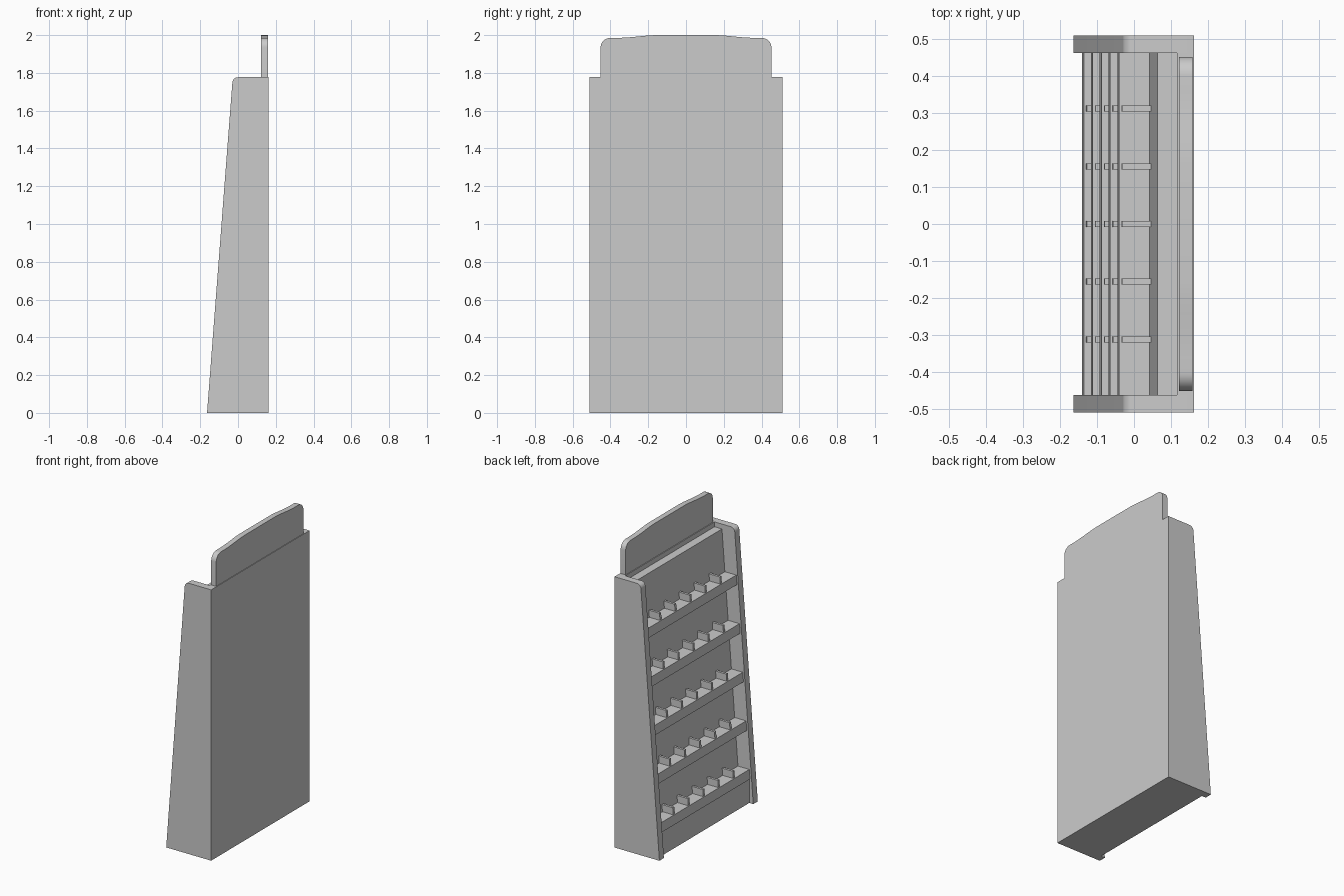
import bpy, bmesh, math
from mathutils import Vector

if "Cube" in bpy.data.objects:
    bpy.data.objects.remove(bpy.data.objects["Cube"])

SLOPE = 0.0761      # lean of the rack front (x per unit z)
INNER = 0.463       # half width between the side panels


def extrude(name, pts, to3d, direction, smooth=False):
    """Turn a 2D outline into a solid swept along direction."""
    bm = bmesh.new()
    face = bm.faces.new([bm.verts.new(to3d(a, b)) for a, b in pts])
    res = bmesh.ops.extrude_face_region(bm, geom=[face])
    moved = [v for v in res["geom"] if isinstance(v, bmesh.types.BMVert)]
    bmesh.ops.translate(bm, verts=moved, vec=Vector(direction))
    bmesh.ops.recalc_face_normals(bm, faces=bm.faces)
    mesh = bpy.data.meshes.new(name)
    bm.to_mesh(mesh)
    bm.free()
    obj = bpy.data.objects.new(name, mesh)
    bpy.context.collection.objects.link(obj)
    if smooth:
        bpy.ops.object.select_all(action='DESELECT')
        obj.select_set(True)
        bpy.context.view_layer.objects.active = obj
        bpy.ops.object.shade_smooth_by_angle(angle=math.radians(30))
    return obj


def xz_part(name, pts, y0, y1, smooth=False):
    return extrude(name, pts, lambda x, z: (x, y0, z), (0, y1 - y0, 0), smooth)


def arc(cx, cz, r, a0, a1, n=8):
    return [(cx + r * math.cos(math.radians(a0 + (a1 - a0) * i / n)),
             cz + r * math.sin(math.radians(a0 + (a1 - a0) * i / n)))
            for i in range(n + 1)]


def board_x(z):
    return 0.063 - SLOPE * (1.745 - z)


def lip_x(z):
    return -0.138 + SLOPE * (z - 0.19)


# Tapered side panels with a rounded front top corner
side = [(-0.164, 0), (0.162, 0), (0.162, 1.777)] + arc(0.0, 1.747, 0.03, 90, 176)
xz_part("side_panel_left", side, -0.51, -INNER, True)
xz_part("side_panel_right", side, INNER, 0.51, True)

# Back body: leaning display board, plinth and rear ledge
body = [(0.162, 0), (0.162, 1.777), (0.117, 1.777), (0.117, 1.745),
        (board_x(1.745), 1.745), (board_x(0.19), 0.19), (-0.135, 0.19), (-0.135, 0)]
xz_part("back_body", body, -INNER, INNER)

# Shelves with slanted front edges and upright dividers
for i in range(5):
    top = 0.22 + 0.3125 * i
    low = top - 0.062
    xz_part(f"shelf_{i + 1}",
            [(lip_x(low), low), (board_x(low) + 0.01, low),
             (board_x(top) + 0.01, top), (lip_x(top), top)], -INNER, INNER)
    front = lip_x(top) + 0.006
    high = top + 0.046
    for j in range(-2, 3):
        y = 0.156 * j
        xz_part(f"divider_{i + 1}_{j + 3}",
                [(front, top - 0.01), (board_x(top) + 0.005, top - 0.01),
                 (board_x(high) + 0.002, high), (front + 0.002, high)],
                y - 0.008, y + 0.008)

# Header board with rounded corners and a gently waved top
half = [(0.452, 1.76)] + arc(0.402, 1.935, 0.05, 0, 90) + [
    (0.36, 1.985), (0.32, 1.987), (0.28, 1.990), (0.24, 1.994),
    (0.20, 1.998), (0.16, 2.0)]
header = half + [(-y, z) for y, z in reversed(half)]
extrude("header_board", header, lambda y, z: (0.122, y, z), (0.036, 0, 0), True)
